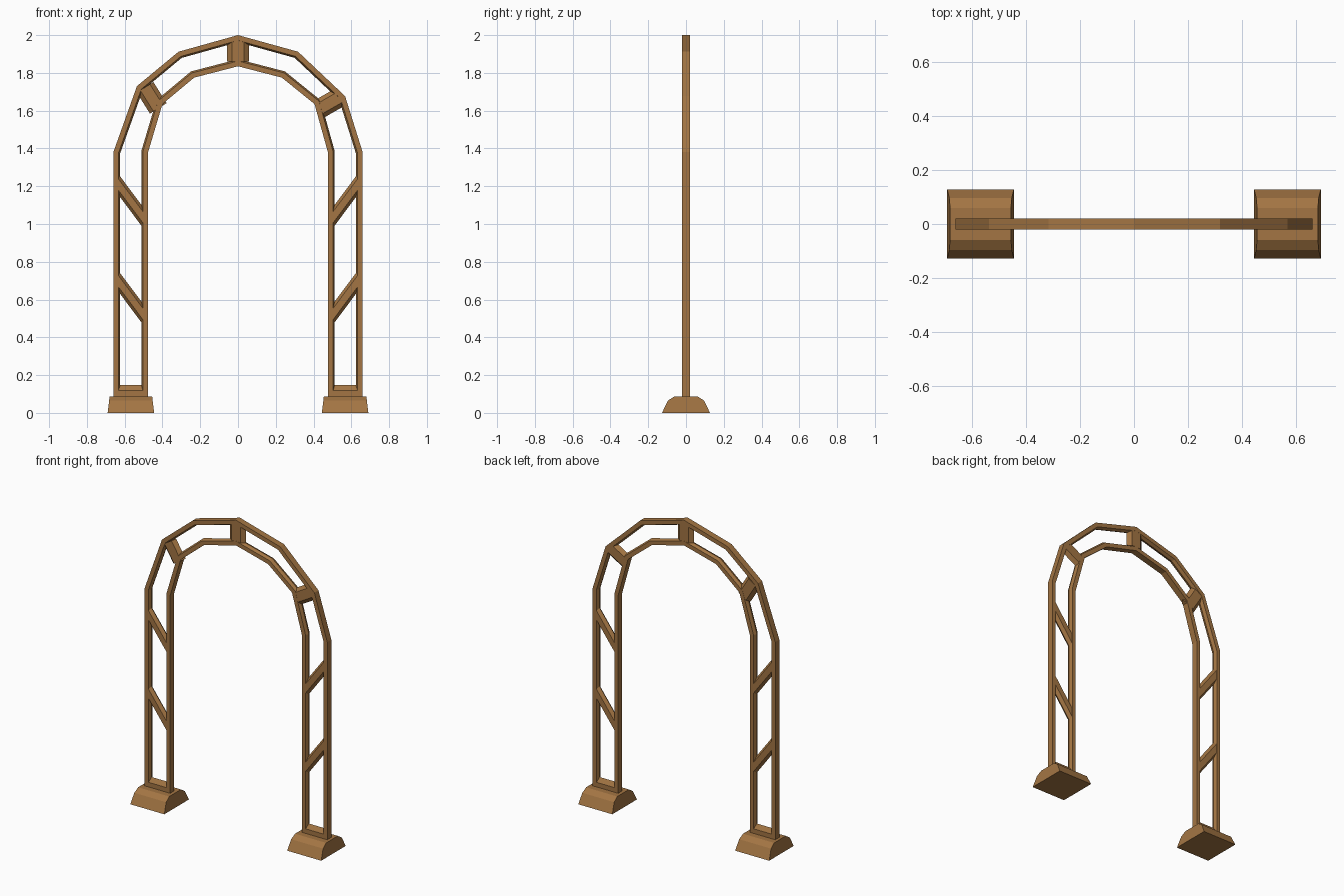
import bpy
from mathutils import Vector

cube = bpy.data.objects.get("Cube")
if cube:
    bpy.data.objects.remove(cube, do_unlink=True)

wood = bpy.data.materials.new("brown wood")
wood.use_nodes = True
colour = (0.366, 0.178, 0.056, 1)
wood.diffuse_color = colour
wood.node_tree.nodes["Principled BSDF"].inputs["Base Color"].default_value = colour

HALF = 0.021      # half depth of the frame
FACE = 0.027      # width of a rail's flat face
RIDGE = 0.036     # width of a rail at its middle ridge


def loft(name, rings):
    """Join rings of equal point count into a closed, flat-shaded solid."""
    n = len(rings[0])
    faces = [list(range(n)), list(range((len(rings) - 1) * n, len(rings) * n))]
    for r in range(len(rings) - 1):
        for i in range(n):
            j = (i + 1) % n
            faces.append([r * n + i, r * n + j, (r + 1) * n + j, (r + 1) * n + i])
    mesh = bpy.data.meshes.new(name)
    mesh.from_pydata([p for ring in rings for p in ring], [], faces)
    mesh.materials.append(wood)
    obj = bpy.data.objects.new(name, mesh)
    bpy.context.collection.objects.link(obj)
    bpy.ops.object.select_all(action='DESELECT')
    obj.select_set(True)
    bpy.context.view_layer.objects.active = obj
    bpy.ops.object.mode_set(mode='EDIT')
    bpy.ops.mesh.select_all(action='SELECT')
    bpy.ops.mesh.normals_make_consistent(inside=False)
    bpy.ops.object.mode_set(mode='OBJECT')
    return obj


def rail(name, path, side):
    """Sweep a ridged section along an (x, z) path with mitred corners."""
    pts = [Vector(p) for p in path]
    normals = []
    for a, b in zip(pts, pts[1:]):
        d = (b - a).normalized()
        normals.append(Vector((d.y, -d.x)) * side)
    section = [(0, -HALF), (FACE, -HALF), (RIDGE, 0), (FACE, HALF), (0, HALF)]
    rings = []
    for i, p in enumerate(pts):
        n1, n2 = normals[max(i - 1, 0)], normals[min(i, len(normals) - 1)]
        mitre = (n1 + n2) / (1 + n1.dot(n2))
        rings.append([(p.x + mitre.x * o, y, p.y + mitre.y * o) for o, y in section])
    loft(name, rings)


def bar(name, a, b, across, flat, ridge):
    """Six-sided bar from a to b, widest at its middle ridges."""
    u = Vector(across).normalized()
    y = HALF - 0.0005
    section = [(-flat, -y), (flat, -y), (ridge, 0), (flat, y), (-flat, y), (-ridge, 0)]
    loft(name, [[(p[0] + u.x * w, d, p[1] + u.y * w) for w, d in section] for p in (a, b)])


# Two long rails following the arch
rail("outer_rail", [(-0.66, 0.08), (-0.66, 1.38), (-0.535, 1.73), (-0.315, 1.912), (0, 2),
                    (0.318, 1.912), (0.567, 1.677), (0.66, 1.38), (0.66, 0.08)], 1)
rail("inner_rail", [(-0.476, 0.08), (-0.476, 1.38), (-0.40, 1.635), (-0.232, 1.775), (0, 1.835),
                    (0.232, 1.775), (0.405, 1.635), (0.476, 1.38), (0.476, 0.08)], -1)

# Blocks between the rails of the arch
bar("crown_block", (0, 1.975), (0, 1.86), (1, 0), 0.032, 0.058)
bar("right_block", (-0.492, 1.724), (-0.422, 1.612), (0.85, 0.53), 0.03, 0.052)
bar("left_block", (0.54, 1.672), (0.422, 1.604), (-0.5, 0.866), 0.03, 0.052)

# Legs: slanted braces, bottom rail and foot
for side, label in ((-1, "right"), (1, "left")):
    for z, level in ((0.61, "lower"), (1.122, "upper")):
        bar(f"{label}_{level}_brace", (side * 0.633, z + 0.087), (side * 0.503, z - 0.087),
            (0, 1), 0.03, 0.055)
    bar(f"{label}_bottom_rail", (side * 0.633, 0.09), (side * 0.503, 0.09), (0, 1), 0.028, 0.057)
    profile = [(-0.127, 0), (-0.096, 0.065), (-0.06, 0.088),
               (0.06, 0.088), (0.096, 0.065), (0.127, 0)]
    loft(f"{label}_foot", [[(side * 0.567 + s * (0.123 - 0.12 * z), y, z) for y, z in profile]
                           for s in (-1, 1)])
